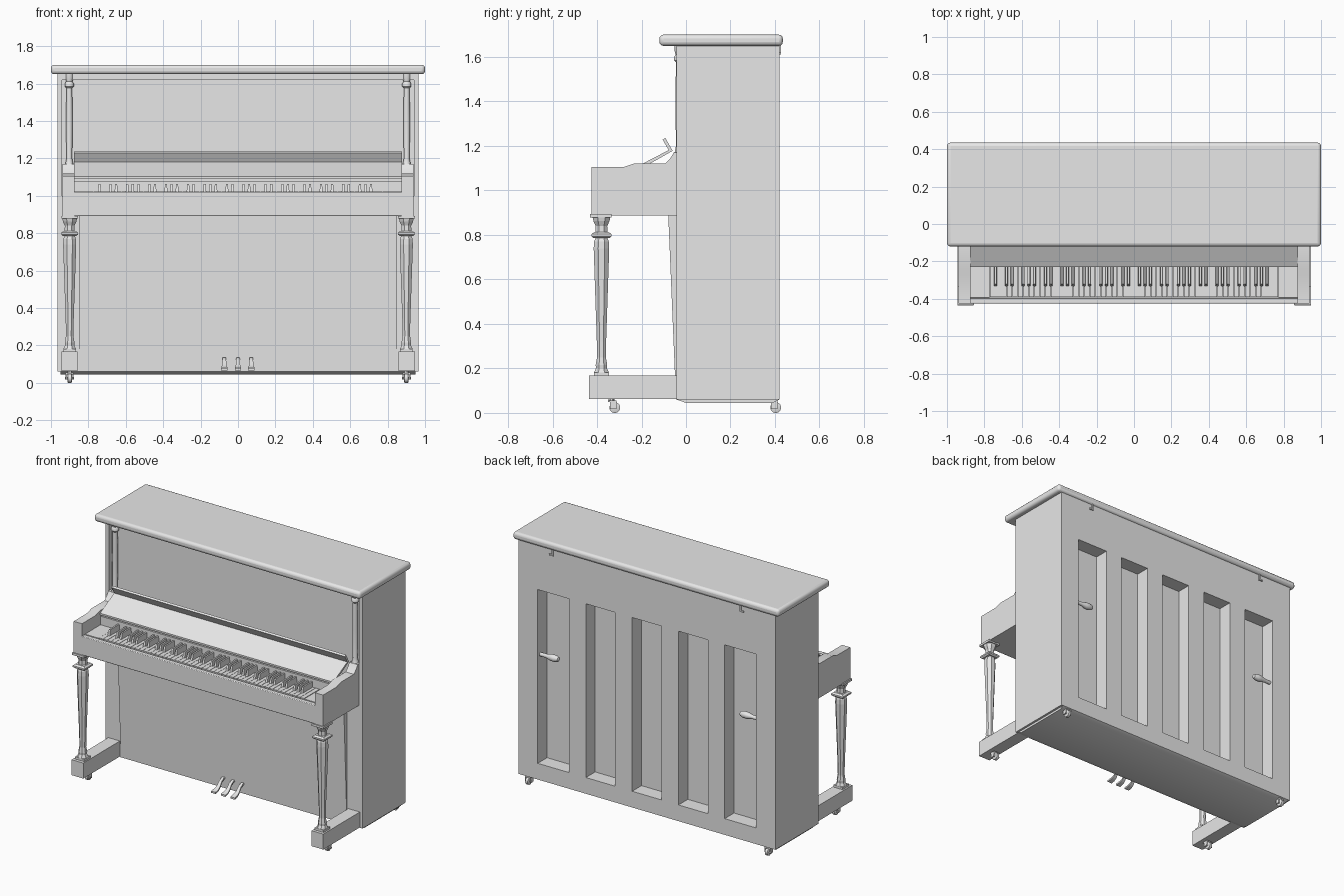
import bpy, bmesh, math
from mathutils import Matrix, Vector

if "Cube" in bpy.data.objects:
    bpy.data.objects.remove(bpy.data.objects["Cube"])

grey = bpy.data.materials.new("plain_grey")
grey.diffuse_color = (0.8, 0.8, 0.8, 1)
grey.use_nodes = True
grey.node_tree.nodes["Principled BSDF"].inputs["Base Color"].default_value = grey.diffuse_color


def finish(name, bm, mirror=False, bevel=0, segs=3, smooth=True):
    bmesh.ops.recalc_face_normals(bm, faces=bm.faces[:])
    me = bpy.data.meshes.new(name)
    bm.to_mesh(me)
    bm.free()
    me.materials.append(grey)
    ob = bpy.data.objects.new(name, me)
    bpy.context.collection.objects.link(ob)
    if bevel:
        m = ob.modifiers.new("bevel", 'BEVEL')
        m.width, m.segments, m.limit_method = bevel, segs, 'ANGLE'
    if mirror:
        ob.modifiers.new("mirror", 'MIRROR')
    if smooth:
        bpy.ops.object.select_all(action='DESELECT')
        ob.select_set(True)
        bpy.context.view_layer.objects.active = ob
        bpy.ops.object.shade_smooth_by_angle(angle=math.radians(35))
    return ob


def add_box(bm, x0, x1, y0, y1, z0, z1):
    size = Matrix.Diagonal((x1 - x0, y1 - y0, z1 - z0, 1))
    mid = Matrix.Translation(((x0 + x1) / 2, (y0 + y1) / 2, (z0 + z1) / 2))
    return bmesh.ops.create_cube(bm, size=1, matrix=mid @ size)["verts"]


def box(name, *dims, **kw):
    bm = bmesh.new()
    add_box(bm, *dims)
    return finish(name, bm, **kw)


def prism(name, yz, x0, x1, **kw):
    """Side profile in y and z, extruded along x."""
    bm = bmesh.new()
    face = bm.faces.new([bm.verts.new((x0, y, z)) for y, z in yz])
    new = bmesh.ops.extrude_face_region(bm, geom=[face])["geom"]
    bmesh.ops.translate(bm, vec=(x1 - x0, 0, 0),
                        verts=[v for v in new if isinstance(v, bmesh.types.BMVert)])
    return finish(name, bm, **kw)


def add_turned(bm, profile, sides, matrix):
    """Stack of regular rings (half width, height), flat side to the front."""
    k = 1 / math.cos(math.pi / sides)
    rings = []
    for r, h in profile:
        ring = []
        for i in range(sides):
            a = 2 * math.pi * (i + 0.5) / sides
            ring.append(bm.verts.new(matrix @ Vector((r * k * math.cos(a), r * k * math.sin(a), h))))
        rings.append(ring)
    for lo, hi in zip(rings, rings[1:]):
        for i in range(sides):
            j = (i + 1) % sides
            bm.faces.new((lo[i], lo[j], hi[j], hi[i]))
    bm.faces.new(rings[0])
    bm.faces.new(rings[-1])


# cabinet, with the front recess and the five rear bays cut out
cut = bmesh.new()
add_box(cut, -0.94, 0.94, -0.2, -0.012, 1.0, 1.62)
for cx in (-0.695, -0.348, 0, 0.348, 0.695):
    a = -0.125 if cx < -0.5 else -0.11
    b = 0.125 if cx > 0.5 else 0.11
    add_box(cut, cx + a, cx + b, 0.32, 0.6, 0.17, 1.35)
cutter = finish("cabinet_cutter", cut, smooth=False)
cutter.hide_render = True
cutter.hide_viewport = True
cabinet = box("cabinet", -0.965, 0.965, -0.042, 0.42, 0.06, 1.66, smooth=False)
mod = cabinet.modifiers.new("recesses", 'BOOLEAN')
mod.object, mod.operation, mod.solver = cutter, 'DIFFERENCE', 'EXACT'

prism("cabinet_base", [(-0.042, 0.06), (0, 0.045), (0.39, 0.045), (0.42, 0.06)], -0.95, 0.95)
box("lid", -1, 1, -0.12, 0.435, 1.65, 1.70, bevel=0.018)
prism("lower_panel", [(-0.03, 0.06), (-0.045, 0.06), (-0.08, 0.895), (-0.03, 0.895)], -0.85, 0.85)

# rear carrying handles and lid hinges
bm = bmesh.new()
add_turned(bm, [(0.012, 0), (0.013, 0.05), (0.021, 0.08), (0.022, 0.11), (0.014, 0.135), (0.004, 0.14)], 12,
           Matrix.Translation((0.82, 0.39, 0.90)) @ Matrix.Rotation(-math.pi / 2, 4, 'Y'))
finish("rear_handle", bm, mirror=True)
bm = bmesh.new()
add_box(bm, 0.70, 0.712, 0.415, 0.428, 1.61, 1.652)
add_box(bm, 0.70, 0.73, 0.415, 0.428, 1.61, 1.62)
finish("lid_hinge", bm, mirror=True)

# key bed, front rail and arms
box("key_bed", -0.88, 0.88, -0.41, -0.04, 0.892, 1.0)
box("front_rail", -0.88, 0.88, -0.425, -0.395, 0.892, 1.02, bevel=0.004, segs=2)
prism("arm", [(-0.425, 0.888), (-0.425, 1.105), (-0.28, 1.105), (-0.235, 1.12), (-0.095, 1.12),
              (-0.07, 1.145), (-0.055, 1.17), (-0.01, 1.17), (-0.01, 0.888)],
      0.875, 0.937, mirror=True)
box("arm_foot_plate", 0.855, 0.945, -0.432, -0.335, 0.878, 0.893, mirror=True)
box("key_block", 0.772, 0.876, -0.392, -0.2, 0.99, 1.022, mirror=True)
box("key_back_rail", -0.876, 0.876, -0.225, -0.05, 0.99, 1.08)

# folding key cover with its lip
prism("key_cover", [(-0.23, 1.09), (-0.23, 1.102), (-0.078, 1.181), (-0.105, 1.228),
                    (-0.093, 1.236), (-0.06, 1.178), (-0.215, 1.09)], -0.876, 0.876)

# keys
WHITE, X0 = 1.54 / 52, -0.77
bm = bmesh.new()
for i in range(52):
    x = X0 + i * WHITE
    add_box(bm, x + 0.001, x + WHITE - 0.001, -0.39, -0.22, 0.99, 1.024)
finish("white_keys", bm, smooth=False)
bm = bmesh.new()
for i in range(51):
    if i % 7 in (0, 2, 3, 5, 6):
        x = X0 + (i + 1) * WHITE
        for v in add_box(bm, x - 0.009, x + 0.009, -0.335, -0.22, 1.01, 1.062):
            if v.co.z > 1.05:
                v.co.x = x + (v.co.x - x) * 0.6
                if v.co.y < -0.3:
                    v.co.y += 0.015
finish("black_keys", bm, smooth=False)

# upper columns beside the front panel
bm = bmesh.new()
at = Matrix.Translation((0.902, -0.03, 0))
add_turned(bm, [(0.032, 1.10), (0.032, 1.145)], 4, at)
add_turned(bm, [(0.026, 1.145), (0.026, 1.16), (0.02, 1.175), (0.015, 1.20), (0.018, 1.40), (0.015, 1.575),
                (0.024, 1.585), (0.024, 1.60), (0.017, 1.61), (0.022, 1.63), (0.022, 1.655)], 12, at)
finish("upper_column", bm, mirror=True)

# front legs: faceted shaft between square blocks
bm = bmesh.new()
at = Matrix.Translation((0.9, -0.38, 0))
add_turned(bm, [(0.034, 0.16), (0.034, 0.182)], 4, at)
add_turned(bm, [(0.033, 0.182), (0.025, 0.20), (0.026, 0.215), (0.020, 0.25), (0.021, 0.32), (0.035, 0.74),
                (0.033, 0.77), (0.026, 0.79)], 8, at)
add_turned(bm, [(0.036, 0.785), (0.045, 0.793), (0.045, 0.803), (0.034, 0.812)], 4, at)
add_turned(bm, [(0.027, 0.81), (0.026, 0.84), (0.036, 0.862), (0.040, 0.88)], 8, at)
finish("front_leg", bm, mirror=True, smooth=False)
box("foot_beam", 0.858, 0.945, -0.435, -0.03, 0.062, 0.167, mirror=True)

# casters
for label, y, x in (("front_caster", -0.32, 0.9), ("rear_caster", 0.403, 0.9)):
    bm = bmesh.new()
    turn = Matrix.Rotation(math.pi / 2, 4, 'Y')
    add_turned(bm, [(0.018, -0.012), (0.024, -0.009), (0.024, 0.009), (0.018, 0.012)], 16,
               Matrix.Translation((x, y, 0.024)) @ turn)
    add_turned(bm, [(0.007, -0.024), (0.007, 0.024)], 8, Matrix.Translation((x, y, 0.024)) @ turn)
    for s in (-1, 1):
        add_box(bm, x + s * 0.018 - 0.003, x + s * 0.018 + 0.003, y - 0.022, y + 0.008, 0.018, 0.05)
    add_box(bm, x - 0.021, x + 0.021, y - 0.03, y + 0.008, 0.048, 0.056)
    add_turned(bm, [(0.012, 0.05), (0.012, 0.066)], 10, Matrix.Translation((x, y - 0.015, 0)))
    finish(label, bm, mirror=True)

# pedals: curved strips that widen towards the toe
PATH = [(-0.03, 0.135, 0.009), (-0.06, 0.135, 0.009), (-0.085, 0.12, 0.010), (-0.105, 0.095, 0.012),
        (-0.13, 0.083, 0.016), (-0.16, 0.078, 0.017)]
for label, px in (("left_pedal", -0.073), ("middle_pedal", 0), ("right_pedal", 0.071)):
    bm = bmesh.new()
    rows = [[bm.verts.new((px + sx * w, y, z + dz)) for sx, dz in ((-1, -0.012), (1, -0.012), (1, 0), (-1, 0))]
            for y, z, w in PATH]
    for a, b in zip(rows, rows[1:]):
        for i in range(4):
            bm.faces.new((a[i], a[(i + 1) % 4], b[(i + 1) % 4], b[i]))
    bm.faces.new(rows[0])
    bm.faces.new(rows[-1])
    finish(label, bm)
